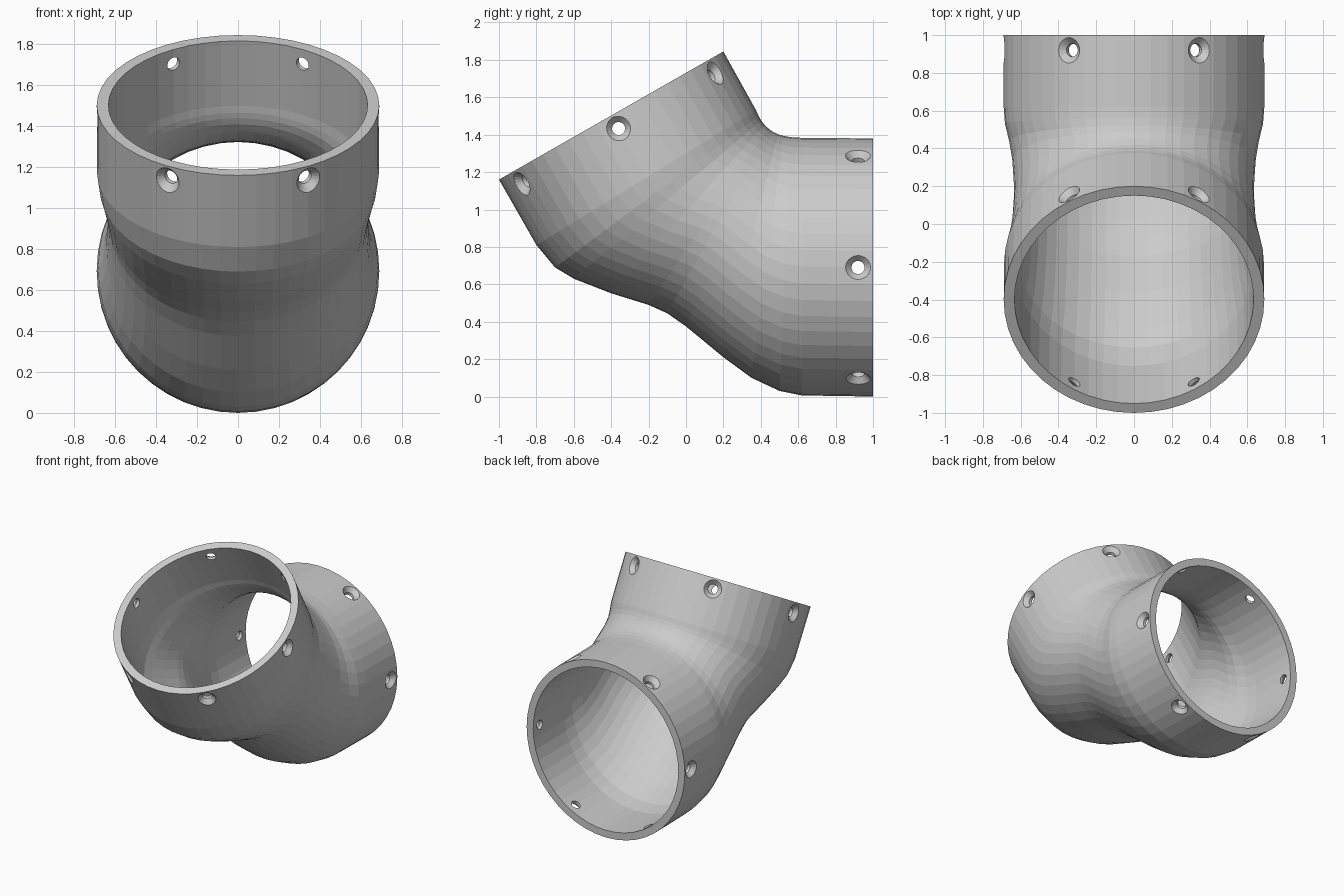
import bpy, bmesh, math
from mathutils import Vector

if "Cube" in bpy.data.objects:
    bpy.data.objects.remove(bpy.data.objects["Cube"])

SIDES, R, WALL = 48, 0.69, 0.057
# Cross-sections: lower (y, z), upper (y, z), half width in x
SECTIONS = [
    ((1.0, 0.0), (1.0, 1.38), 0.69),
    ((0.62, 0.006), (0.62, 1.383), 0.69),
    ((0.50, 0.03), (0.56, 1.387), 0.683),
    ((0.35, 0.10), (0.52, 1.394), 0.66),
    ((0.20, 0.21), (0.49, 1.403), 0.645),
    ((0.0, 0.375), (0.465, 1.415), 0.637),
    ((-0.10, 0.445), (0.45, 1.425), 0.635),
    ((-0.20, 0.49), (0.44, 1.434), 0.637),
    ((-0.40, 0.552), (0.42, 1.452), 0.645),
    ((-0.60, 0.63), (0.402, 1.476), 0.66),
    ((-0.70, 0.69), (0.388, 1.50), 0.675),
    ((-0.80, 0.81), (0.375, 1.53), 0.688),
    ((-1.0, 1.16), (0.20, 1.845), 0.69),
]


def make_object(name, bm):
    bmesh.ops.recalc_face_normals(bm, faces=bm.faces)
    mesh = bpy.data.meshes.new(name)
    bm.to_mesh(mesh)
    bm.free()
    ob = bpy.data.objects.new(name, mesh)
    bpy.context.collection.objects.link(ob)
    return ob


def ring(bm, section, inset):
    low, up, w = Vector((0, *section[0])), Vector((0, *section[1])), section[2]
    c, half = (low + up) / 2, (up - low) / 2
    half = half.normalized() * (half.length - inset)
    return [bm.verts.new(c + Vector((1, 0, 0)) * (w - inset) * math.cos(a) + half * math.sin(a))
            for a in (2 * math.pi * i / SIDES for i in range(SIDES))]


def bridge(bm, a, b):
    n = len(a)
    for i in range(n):
        j = (i + 1) % n
        bm.faces.new((a[i], a[j], b[j], b[i]))


# Hollow elbow: outer skin, then back along the inner skin, closed at both rims
bm = bmesh.new()
rings = [ring(bm, s, 0) for s in SECTIONS] + [ring(bm, s, WALL) for s in reversed(SECTIONS)]
for i, r in enumerate(rings):
    bridge(bm, r, rings[(i + 1) % len(rings)])
elbow = make_object("pipe_elbow", bm)

# Countersunk screw holes: six around each end
PROFILE = [(0.5, 0.035), (0.655, 0.035), (0.69, 0.068), (0.73, 0.104)]  # radial distance, radius


def add_hole(bm, centre, out, axis):
    side = out.cross(axis)
    loops = [[bm.verts.new(centre + out * d + (axis * math.cos(t) + side * math.sin(t)) * r)
              for t in (2 * math.pi * k / 20 for k in range(20))] for d, r in PROFILE]
    for a, b in zip(loops, loops[1:]):
        bridge(bm, a, b)
    bm.faces.new(loops[0])
    bm.faces.new(loops[-1])


bm = bmesh.new()
for section, inward in ((SECTIONS[0], Vector((0, -1, 0))), (SECTIONS[-1], Vector((0, 0.496, -0.868)))):
    low, up = Vector((0, *section[0])), Vector((0, *section[1]))
    axis = inward.normalized()
    centre = (low + up) / 2 + axis * 0.08
    v = (up - low).normalized()
    for k in range(6):
        a = math.radians(60 * k)
        add_hole(bm, centre, Vector((math.cos(a), 0, 0)) + v * math.sin(a), axis)
cutter = make_object("screw_hole_cutter", bm)
cutter.hide_render = True

mod = elbow.modifiers.new("screw_holes", 'BOOLEAN')
mod.operation, mod.solver, mod.object = 'DIFFERENCE', 'EXACT', cutter
bpy.context.view_layer.objects.active = elbow
bpy.ops.object.modifier_apply(modifier=mod.name)
bpy.data.objects.remove(cutter, do_unlink=True)
